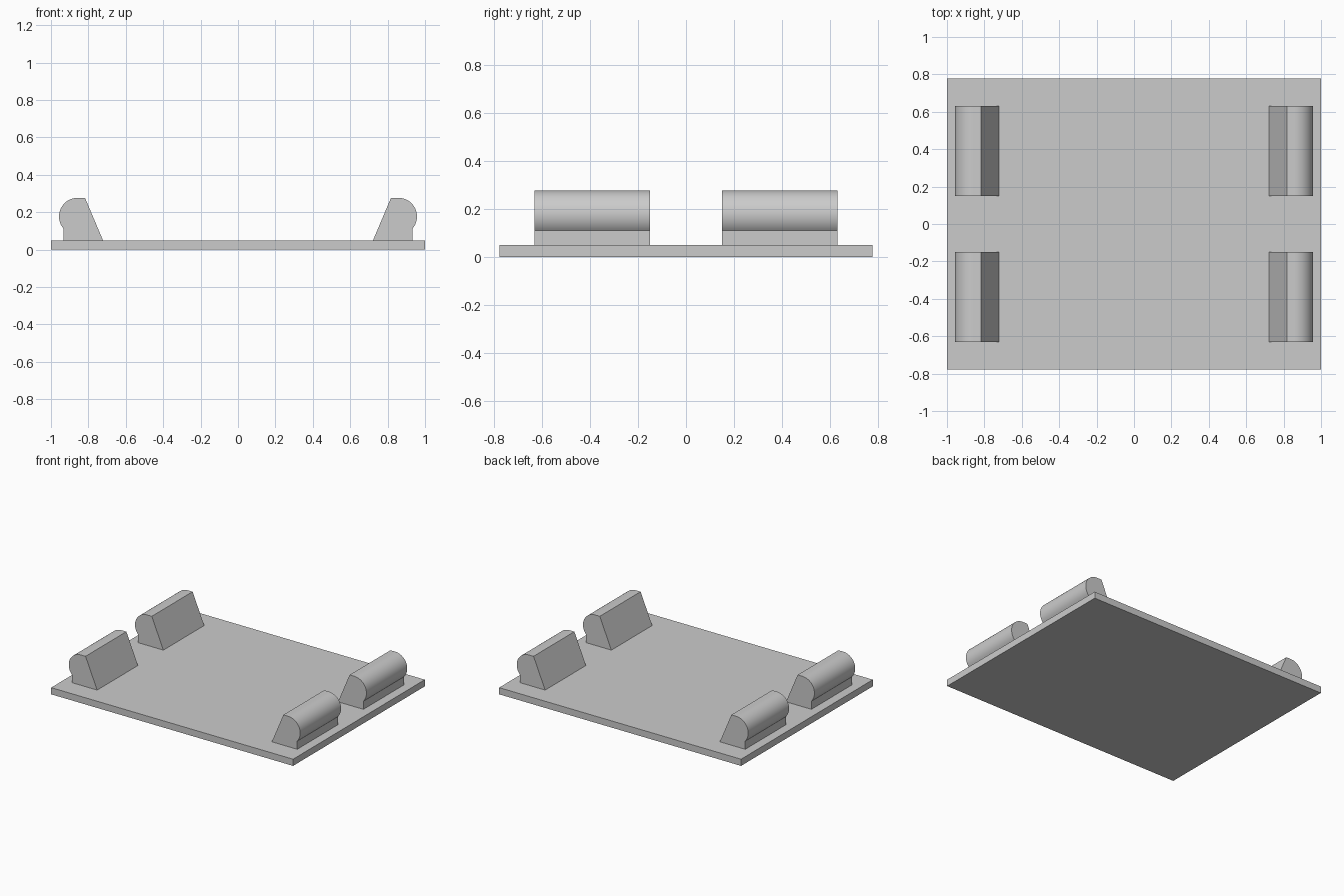
import bpy, bmesh, math

cube = bpy.data.objects.get("Cube")
if cube:
    bpy.data.objects.remove(cube, do_unlink=True)

grey = bpy.data.materials.new("light_grey")
grey.use_nodes = True
colour = (0.6, 0.6, 0.6, 1)
grey.diffuse_color = colour
grey.node_tree.nodes["Principled BSDF"].inputs["Base Color"].default_value = colour


def extrude_profile(name, profile, y0, y1):
    """Extrude an (x, z) outline along y into a closed solid."""
    bm = bmesh.new()
    face = bm.faces.new([bm.verts.new((x, y0, z)) for x, z in profile])
    result = bmesh.ops.extrude_face_region(bm, geom=[face])
    verts = [v for v in result["geom"] if isinstance(v, bmesh.types.BMVert)]
    bmesh.ops.translate(bm, vec=(0, y1 - y0, 0), verts=verts)
    bmesh.ops.recalc_face_normals(bm, faces=bm.faces)
    mesh = bpy.data.meshes.new(name)
    bm.to_mesh(mesh)
    bm.free()
    mesh.materials.append(grey)
    obj = bpy.data.objects.new(name, mesh)
    bpy.context.collection.objects.link(obj)
    return obj


# Flat base plate
thickness = 0.05
extrude_profile("base_plate",
                [(-1, 0), (1, 0), (1, thickness), (-1, thickness)], -0.778, 0.778)

# Clip outline: sloped inner side, flat top, rounded outer lip over a short neck
cx, cz, radius, neck = 0.857, 0.177, 0.1, 0.932
low = -math.acos((neck - cx) / radius)
steps = 24
arc = []
for i in range(steps + 1):
    a = low + (math.pi / 2 - low) * i / steps
    arc.append((cx + radius * math.cos(a), cz + radius * math.sin(a)))
outline = [(0.722, thickness), (neck, thickness)] + arc + [(0.818, cz + radius)]

# Four clips, mirrored left/right and front/back
for side, sx in (("left", 1), ("right", -1)):
    for end, sy in (("front", -1), ("back", 1)):
        clip = extrude_profile(f"{end}_{side}_clip",
                               [(sx * x, z) for x, z in outline], sy * 0.15, sy * 0.632)
        bpy.ops.object.select_all(action="DESELECT")
        clip.select_set(True)
        bpy.context.view_layer.objects.active = clip
        bpy.ops.object.shade_smooth_by_angle(angle=math.radians(20))
